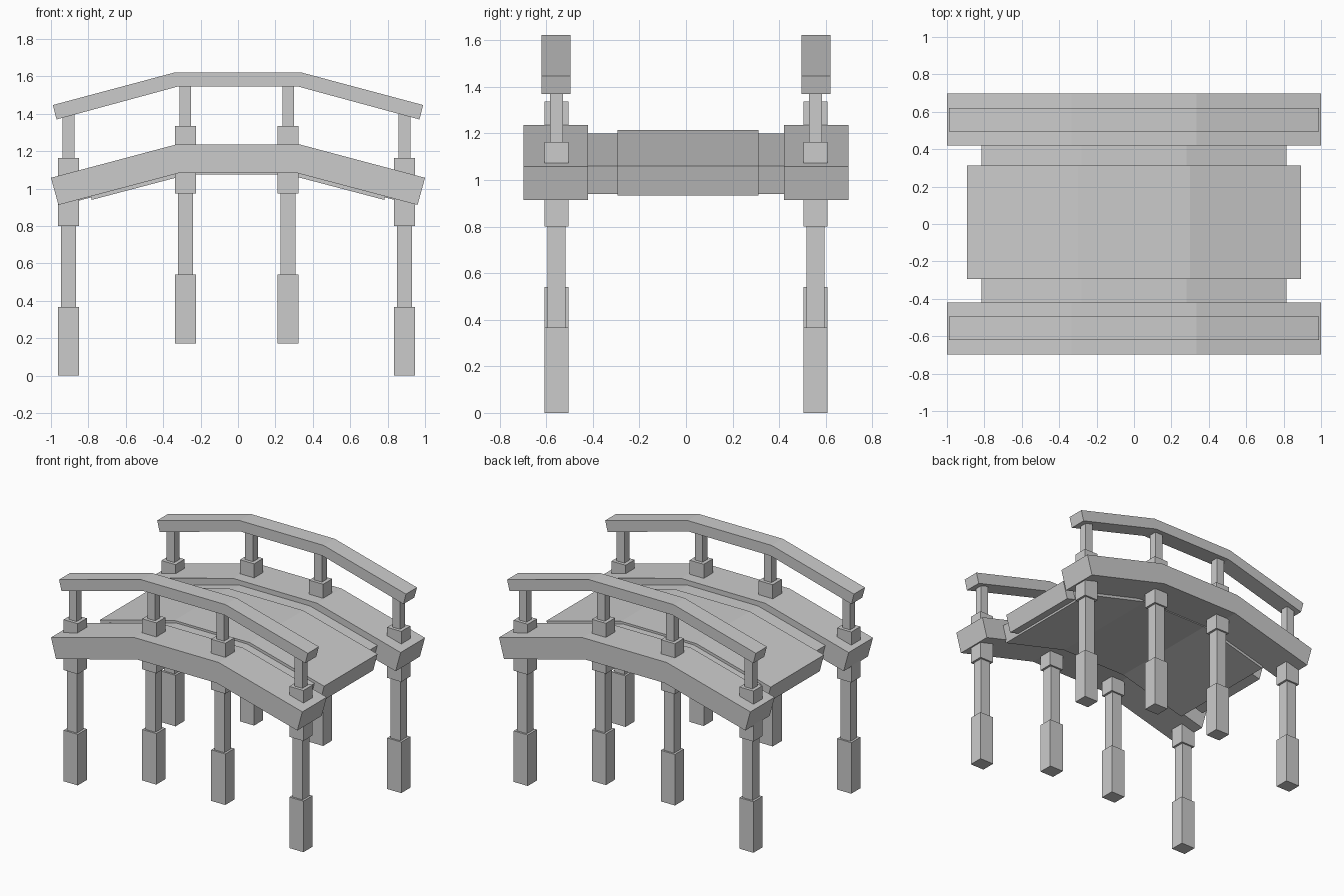
import bpy, bmesh

if "Cube" in bpy.data.objects:
    bpy.data.objects.remove(bpy.data.objects["Cube"])


def arched_slab(name, top, bottom, y0, y1):
    """Extrude an arched profile, given as its right half (crease, end), along y."""
    (tc, te), (bc, be) = top, bottom
    mirror = lambda p: (-p[0], p[1])
    columns = [(mirror(te), mirror(be)), (mirror(tc), mirror(bc)), (tc, bc), (te, be)]
    bm = bmesh.new()
    rings = [[bm.verts.new((x, y, z)) for (x, z), y in
              ((t, y0), (t, y1), (b, y1), (b, y0))] for t, b in columns]
    for a, b in zip(rings, rings[1:]):
        for i in range(4):
            j = (i + 1) % 4
            bm.faces.new((a[i], a[j], b[j], b[i]))
    bm.faces.new(rings[0])
    bm.faces.new(rings[-1])
    finish(name, bm)


def add_box(bm, x, y, z0, z1, wx, wy):
    verts = bmesh.ops.create_cube(bm, size=1)["verts"]
    for v in verts:
        v.co = (x + v.co.x * wx, y + v.co.y * wy, (z0 + z1) / 2 + v.co.z * (z1 - z0))


def finish(name, bm):
    bmesh.ops.recalc_face_normals(bm, faces=bm.faces)
    mesh = bpy.data.meshes.new(name)
    bm.to_mesh(mesh)
    bm.free()
    bpy.context.collection.objects.link(bpy.data.objects.new(name, mesh))


# Walkway: a wide lower layer and a longer, narrower centre layer
arched_slab("deck_base", ((0.28, 1.20), (0.815, 1.06)),
            ((0.265, 1.076), (0.782, 0.94)), -0.43, 0.43)
arched_slab("deck_centre", ((0.30, 1.215), (0.892, 1.06)),
            ((0.285, 1.085), (0.858, 0.934)), -0.295, 0.312)

for side, s in (("front", -1), ("back", 1)):
    # Side beam and handrail
    arched_slab(side + "_beam", ((0.335, 1.235), (1.0, 1.058)),
                ((0.317, 1.083), (0.96, 0.913)), s * 0.42, s * 0.697)
    arched_slab(side + "_handrail", ((0.335, 1.622), (0.99, 1.447)),
                ((0.325, 1.545), (0.97, 1.37)), s * 0.495, s * 0.62)

    # Posts: foot, leg, block through the beam, baluster up to the rail
    for i, (x, base) in enumerate(((-0.906, 0.0), (-0.281, 0.173),
                                   (0.268, 0.173), (0.890, 0.0))):
        y = s * 0.556
        bm = bmesh.new()
        add_box(bm, x, y, base, base + 0.367, 0.112, 0.103)
        add_box(bm, x, y, base + 0.367, base + 0.80, 0.08, 0.077)
        add_box(bm, x, y, base + 0.80, base + 1.163, 0.112, 0.103)
        add_box(bm, x, y, base + 1.163, base + 1.41, 0.062, 0.057)
        finish(f"{side}_post_{i + 1}", bm)
